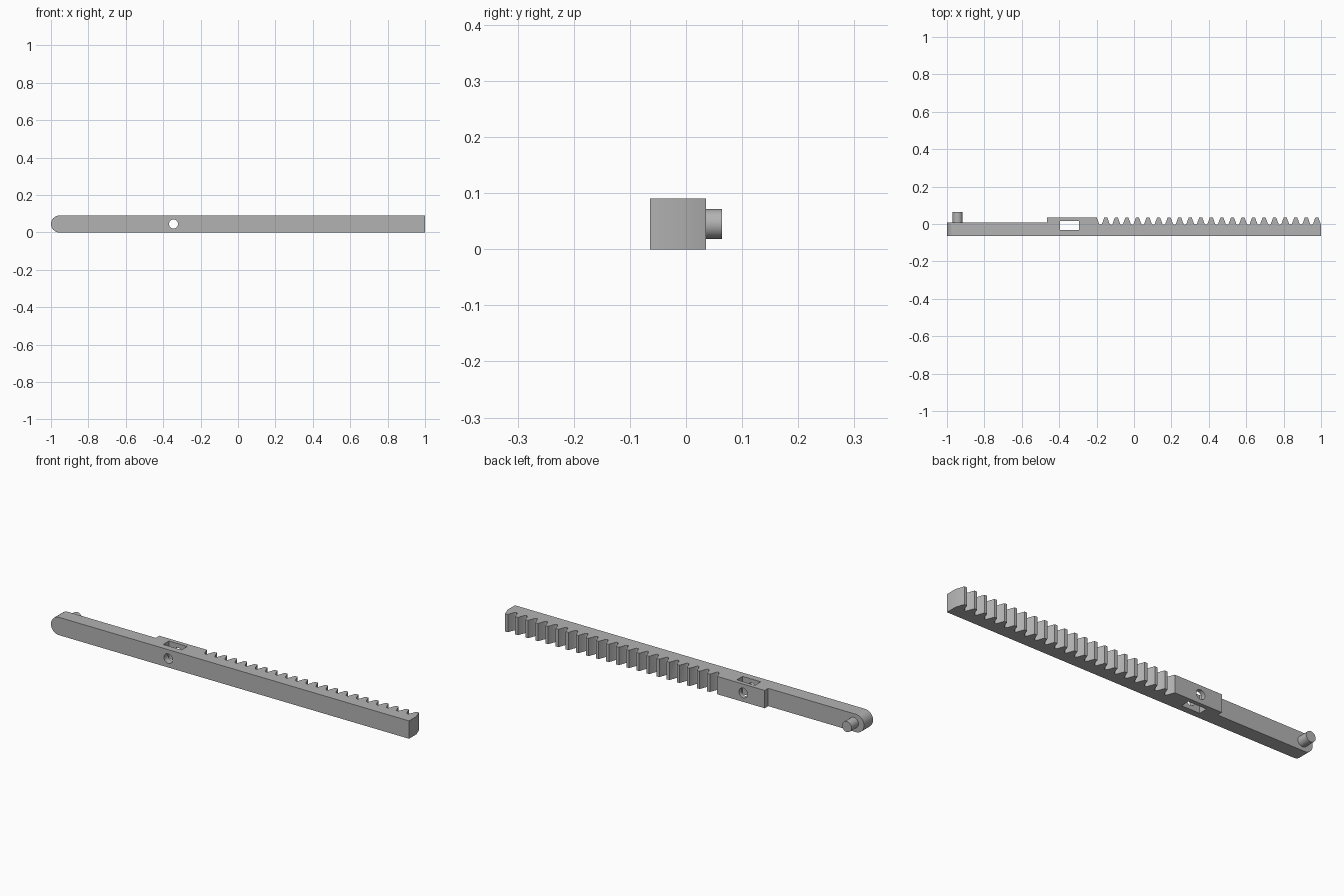
import bpy, bmesh, math
from mathutils import Vector

cube = bpy.data.objects.get("Cube")
if cube:
    bpy.data.objects.remove(cube, do_unlink=True)

# Main dimensions
HEIGHT = 0.09
MID = HEIGHT / 2
FRONT, STEP, TIP = -0.064, 0.008, 0.036
MODULE = 0.01796
PITCH = math.pi * MODULE
ROOT = TIP - 2.25 * MODULE
SLOPE = math.tan(math.radians(20))
TEETH = 21

steel = bpy.data.materials.new("grey_steel")
steel.use_nodes = True
grey = (0.45, 0.45, 0.45, 1)
steel.diffuse_color = grey
steel.node_tree.nodes["Principled BSDF"].inputs["Base Color"].default_value = grey


def prism(name, outline, depth):
    """Extrude a closed 3D outline along a vector."""
    bm = bmesh.new()
    face = bm.faces.new([bm.verts.new(p) for p in outline])
    extruded = bmesh.ops.extrude_face_region(bm, geom=[face])["geom"]
    verts = [v for v in extruded if isinstance(v, bmesh.types.BMVert)]
    bmesh.ops.translate(bm, verts=verts, vec=Vector(depth))
    bmesh.ops.recalc_face_normals(bm, faces=bm.faces)
    mesh = bpy.data.meshes.new(name)
    bm.to_mesh(mesh)
    bm.free()
    mesh.materials.append(steel)
    obj = bpy.data.objects.new(name, mesh)
    bpy.context.collection.objects.link(obj)
    return obj


def arc(x, z, y, radius, start, end, steps):
    """Points of an arc in the xz plane."""
    angles = [math.radians(start + (end - start) * i / steps) for i in range(steps + 1)]
    return [(x + radius * math.cos(a), y, z + radius * math.sin(a)) for a in angles]


def cut(target, cutter, operation):
    """Apply a boolean and delete its helper."""
    mod = target.modifiers.new("cut", 'BOOLEAN')
    mod.object, mod.operation, mod.solver = cutter, operation, 'EXACT'
    deps = bpy.context.evaluated_depsgraph_get()
    mesh = bpy.data.meshes.new_from_object(target.evaluated_get(deps))
    target.modifiers.clear()
    target.data = mesh
    bpy.data.objects.remove(cutter, do_unlink=True)


def smooth(obj):
    bpy.ops.object.select_all(action='DESELECT')
    obj.select_set(True)
    bpy.context.view_layer.objects.active = obj
    bpy.ops.object.shade_smooth_by_angle(angle=math.radians(30))


# Bar with raised block and rack teeth, as one plan outline
tip_half = PITCH / 4 - MODULE * SLOPE
root_half = PITCH / 4 + 1.25 * MODULE * SLOPE
fillet = 0.006
last = 1 - root_half
outline = [(-1.05, FRONT), (1, FRONT)]
for i in range(TEETH):
    x = last - i * PITCH
    if i == 0:
        outline.append((x + root_half, ROOT))
    outline += [(x + tip_half, TIP), (x - tip_half, TIP)]
    # rounded tooth root
    gap = x - PITCH / 2
    half = PITCH / 2 - root_half
    flank = half + fillet * SLOPE
    outline += [(gap + flank, ROOT + fillet), (gap + half * 0.7, ROOT + fillet * 0.25),
                (gap, ROOT),
                (gap - half * 0.7, ROOT + fillet * 0.25), (gap - flank, ROOT + fillet)]
block_end = last - TEETH * PITCH + tip_half
outline += [(block_end, TIP), (-0.465, TIP), (-0.465, STEP), (-1.05, STEP)]
rack = prism("toothed_bar", [(x, y, 0) for x, y in outline], (0, 0, HEIGHT))

# Rounded end
end_shape = arc(MID - 1, MID, -0.2, MID, 90, 270, 32)
end_shape += [(1.1, -0.2, 0), (1.1, -0.2, HEIGHT)]
cut(rack, prism("end_helper", end_shape, (0, 0.4, 0)), 'INTERSECT')

# Upright slot and cross hole through the block
slot = [(-0.396, -0.031, -0.1), (-0.294, -0.031, -0.1),
        (-0.294, 0.015, -0.1), (-0.396, 0.015, -0.1)]
cut(rack, prism("slot_helper", slot, (0, 0, 0.3)), 'DIFFERENCE')
hole = arc(-0.345, MID, -0.2, 0.024, 0, 360, 32)[:-1]
cut(rack, prism("hole_helper", hole, (0, 0.4, 0)), 'DIFFERENCE')
smooth(rack)

# Pin on the back of the rounded end
pin = prism("end_pin", arc(-0.943, MID, STEP - 0.005, 0.0265, 0, 360, 32)[:-1],
            (0, 0.064 - STEP + 0.005, 0))
smooth(pin)
